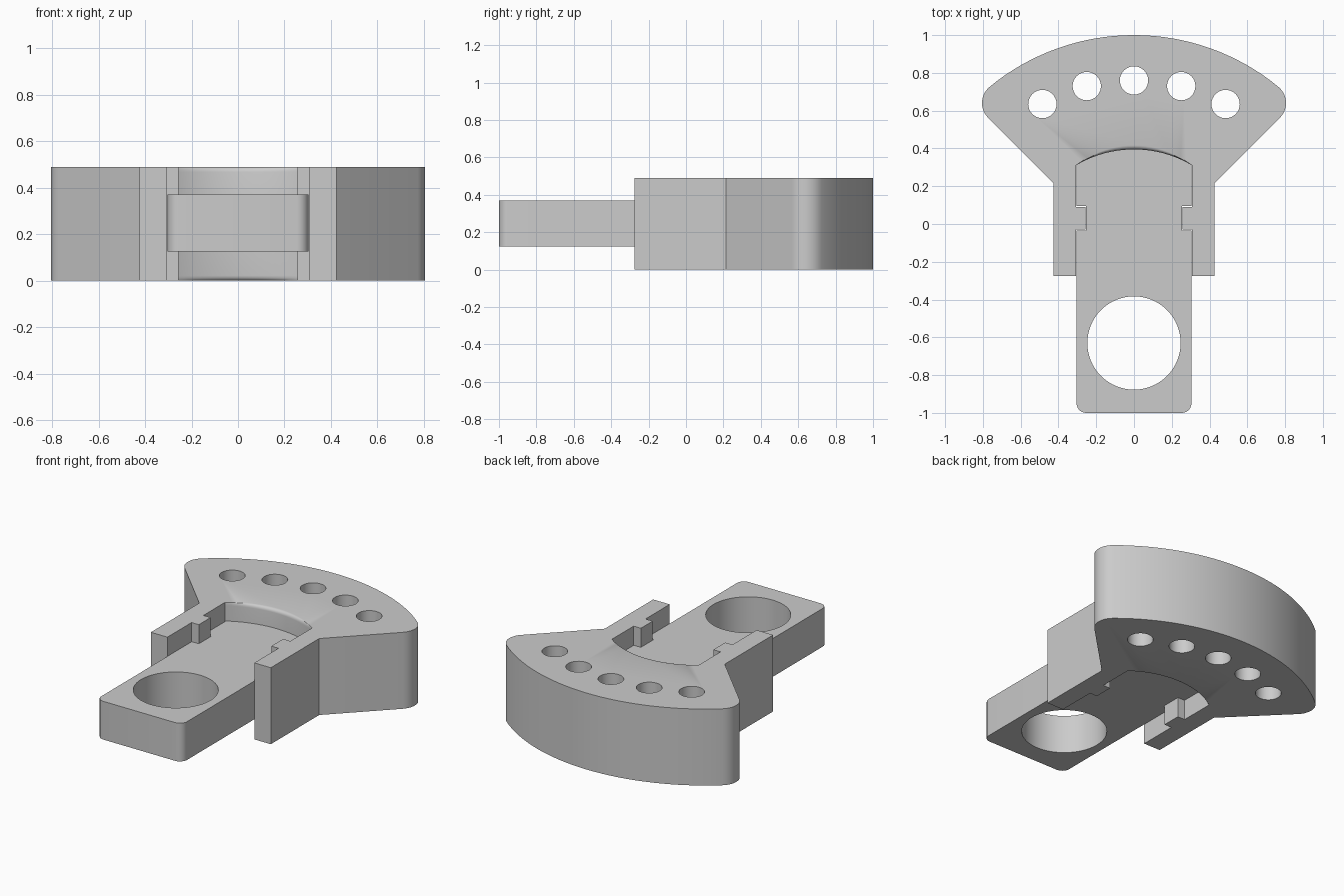
import bpy, bmesh
from math import sin, cos, pi, radians, sqrt

if "Cube" in bpy.data.objects:
    bpy.data.objects.remove(bpy.data.objects["Cube"])


def arc(cx, cy, r, a0, a1, n):
    return [(cx + r * cos(radians(a0 + (a1 - a0) * i / n)),
             cy + r * sin(radians(a0 + (a1 - a0) * i / n))) for i in range(n + 1)]


def mirrored(half):
    # close a half outline that starts and ends on x = 0
    return half + [(-x, y) for x, y in reversed(half[1:-1])]


def loft(name, layers):
    # layers: list of (z, outline), all outlines with equal point counts
    bm = bmesh.new()
    rings = [[bm.verts.new((x, y, z)) for x, y in pts] for z, pts in layers]
    n = len(rings[0])
    for a, b in zip(rings, rings[1:]):
        for i in range(n):
            j = (i + 1) % n
            bm.faces.new((a[i], a[j], b[j], b[i]))
    bm.faces.new(rings[0][::-1])
    bm.faces.new(rings[-1])
    bmesh.ops.recalc_face_normals(bm, faces=bm.faces)
    me = bpy.data.meshes.new(name)
    bm.to_mesh(me)
    bm.free()
    ob = bpy.data.objects.new(name, me)
    bpy.context.collection.objects.link(ob)
    return ob


def drill(ob, holes, r, segs):
    for x, y in holes:
        ring = [(x + r * cos(2 * pi * i / segs), y + r * sin(2 * pi * i / segs)) for i in range(segs)]
        cutter = loft("hole_cutter", [(-0.2, ring), (0.8, ring)])
        cutter.hide_render = True
        mod = ob.modifiers.new("hole", 'BOOLEAN')
        mod.operation = 'DIFFERENCE'
        mod.solver = 'EXACT'
        mod.object = cutter
        bpy.context.view_layer.objects.active = ob
        bpy.ops.object.modifier_apply(modifier=mod.name)
        bpy.data.objects.remove(cutter)


def smooth(ob):
    bpy.ops.object.select_all(action='DESELECT')
    ob.select_set(True)
    bpy.context.view_layer.objects.active = ob
    bpy.ops.object.shade_smooth_by_angle(angle=radians(30))


H, SLOT = 0.49, 0.308


def inner_arc(w, grow=0.0, n=10):
    # curved end of the slot; grow pushes its middle back to round the rim
    pts = []
    for i in range(n + 1):
        x = w * i / n
        pts.append((x, -0.205 + sqrt(0.36 - x * x) + grow * (1 - (x / w) ** 2)))
    return pts


def head_outline(grow):
    half = inner_arc(SLOT, grow)
    half += [(SLOT, 0.09), (0.257, 0.09), (0.257, -0.03), (SLOT, -0.03),
             (SLOT, -0.275), (0.425, -0.275), (0.425, 0.215)]
    half += arc(0.695, 0.6405, 0.11, -45, 50.6, 10)
    half += arc(0, -0.205, 1.205, 50.6, 90, 16)[1:]
    half[-1] = (0, 1)
    return mirrored(half)


# fan-shaped head with slotted arms and rounded slot rim
R = 0.022
rim = [(R * (1 - sin(a)), R * (1 - cos(a))) for a in (pi / 2 * k / 4 for k in range(5))]
layers = [(z, head_outline(g)) for z, g in reversed(rim)]
layers += [(H - z, head_outline(g)) for z, g in rim]
layers.sort(key=lambda l: l[0])
head = loft("fan_head", layers)
drill(head, [(0, 0.76), (-0.25, 0.73), (0.25, 0.73), (-0.485, 0.635), (0.485, 0.635)], 0.075, 32)
smooth(head)

# tongue plate sitting in the slot, with a large ring hole
W = 0.304
half = [(0, -1)] + arc(W - 0.05, -0.95, 0.05, -90, 0, 6)
half += [(W, -0.034), (0.254, -0.034), (0.254, 0.094), (W, 0.094)]
half += [(x, y + 0.004) for x, y in reversed(inner_arc(W))]
outline = mirrored(half)
tongue = loft("tongue", [(0.125, outline), (0.37, outline)])
drill(tongue, [(0, -0.63)], 0.247, 64)
smooth(tongue)
